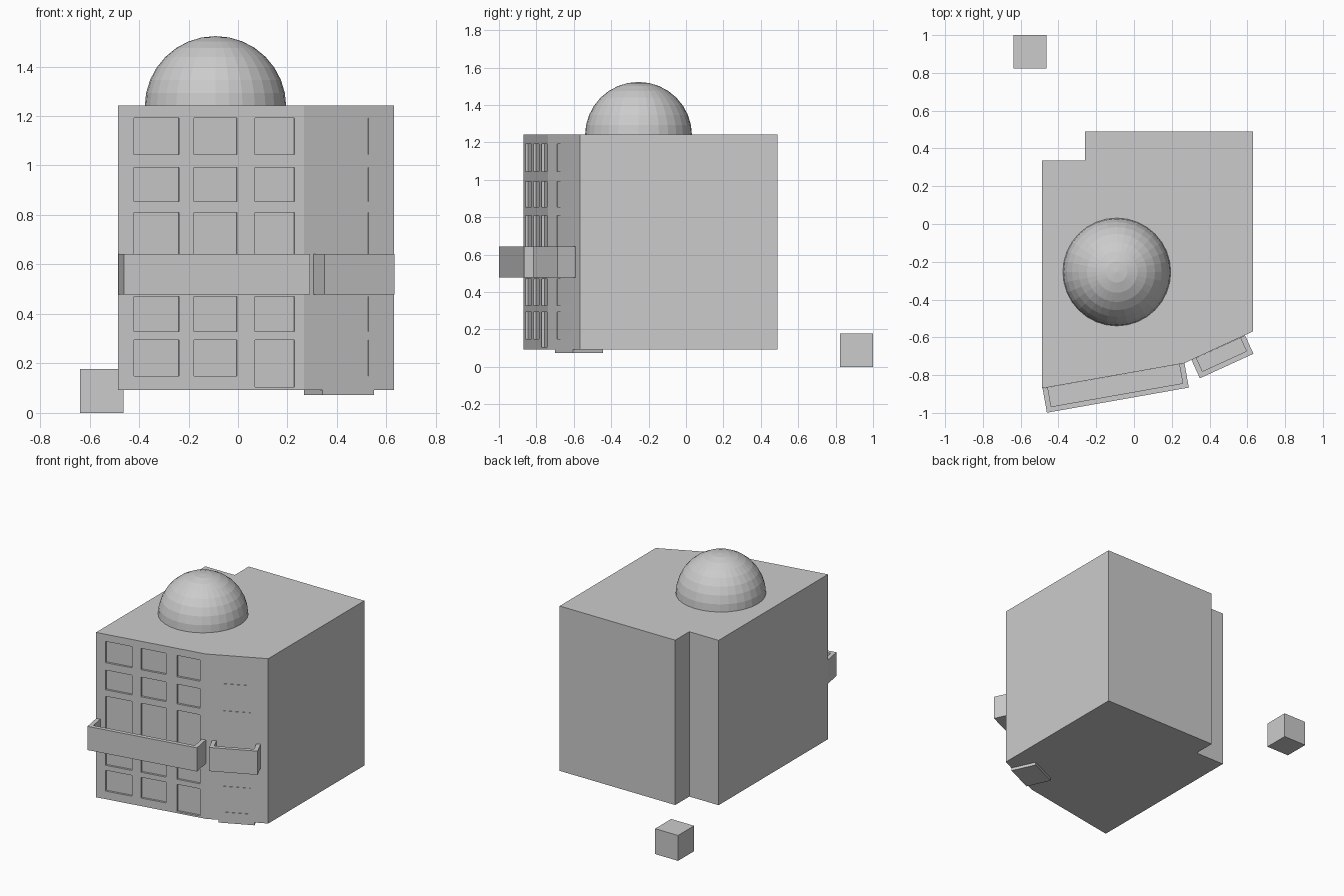
import bpy, bmesh
from math import radians, cos
from mathutils import Matrix, Vector

cube = bpy.data.objects.get("Cube")
if cube:
    bpy.data.objects.remove(cube, do_unlink=True)

grey = bpy.data.materials.new("plain_grey")
grey.use_nodes = True
grey.diffuse_color = (0.6, 0.6, 0.6, 1)
grey.node_tree.nodes["Principled BSDF"].inputs["Base Color"].default_value = (0.6, 0.6, 0.6, 1)


def finish(name, bm):
    bmesh.ops.recalc_face_normals(bm, faces=bm.faces)
    mesh = bpy.data.meshes.new(name)
    bm.to_mesh(mesh)
    bm.free()
    mesh.materials.append(grey)
    obj = bpy.data.objects.new(name, mesh)
    bpy.context.collection.objects.link(obj)
    return obj


def add_box(bm, low, high, frame=Matrix()):
    low, high = Vector(low), Vector(high)
    place = Matrix.Translation((low + high) / 2) @ Matrix.Diagonal((high - low).to_4d())
    bmesh.ops.create_cube(bm, size=1, matrix=frame @ place)


def wall_frame(x, y, degrees):
    # Local x runs along the wall, local -y points out of it
    return Matrix.Translation((x, y, 0)) @ Matrix.Rotation(radians(degrees), 4, "Z")


FRONT, SIDE = 10.05, 24.6
front_wall = wall_frame(-0.484, -0.87, FRONT)
side_wall = wall_frame(0.266, -0.737, SIDE)
BASE, ROOF = 0.093, 1.242

# Building block extruded from its floor plan
plan = [(-0.486, -0.87), (0.266, -0.737), (0.631, -0.568), (0.631, 0.49),
        (-0.26, 0.49), (-0.26, 0.335), (-0.486, 0.335)]
bm = bmesh.new()
floor = bm.faces.new([bm.verts.new((x, y, BASE)) for x, y in plan])
top = bmesh.ops.extrude_face_region(bm, geom=[floor])["geom"]
bmesh.ops.translate(bm, vec=(0, 0, ROOF - BASE),
                    verts=[v for v in top if isinstance(v, bmesh.types.BMVert)])
building = finish("building", bm)

# Shallow window recesses cut into both street walls
columns = [(-0.421, -0.238), (-0.177, -0.004), (0.069, 0.228)]
rows = [(1.044, 1.192), (0.855, 0.992), (0.51, 0.81), (0.329, 0.47), (0.149, 0.294)]
bm = bmesh.new()
for low, high in rows:
    for i, (left, right) in enumerate(columns):
        is_door = i == 2 and low == rows[-1][0]
        bottom = BASE + 0.012 if is_door else low
        a, b = [(x + 0.484) / cos(radians(FRONT)) for x in (left, right)]
        add_box(bm, (a, -0.05, bottom), (b, 0.015, high), front_wall)
    add_box(bm, (0.114, -0.05, low), (0.288, 0.004, high), side_wall)
cutter = finish("window_cutter", bm)
cutter.hide_render = True
cut = building.modifiers.new("windows", "BOOLEAN")
cut.operation, cut.solver, cut.object = "DIFFERENCE", "EXACT", cutter
bpy.context.view_layer.objects.active = building
bpy.ops.object.modifier_apply(modifier=cut.name)
bpy.data.objects.remove(cutter, do_unlink=True)


# Balconies: a floor slab with a parapet on three sides
def balcony(name, frame, left, right, depth, low=0.478, high=0.643, t=0.028):
    bm = bmesh.new()
    add_box(bm, (left, -depth, low), (right, 0, low + t), frame)
    add_box(bm, (left, -depth, low + t), (right, -depth + t, high), frame)
    for a in (left, right - t):
        add_box(bm, (a, -depth + t, low + t), (a + t, 0, high), frame)
    return finish(name, bm)


balcony("long_balcony", front_wall, 0, 0.763, 0.131)
balcony("short_balcony", side_wall, 0.042, 0.354, 0.107)

# Entrance slab under the angled wall
bm = bmesh.new()
add_box(bm, (0.083, 0.002, 0.073), (0.314, 0.179, 0.11), side_wall)
finish("entrance_slab", bm)

# Faceted roof dome
bm = bmesh.new()
bmesh.ops.create_uvsphere(bm, u_segments=32, v_segments=16, radius=0.286,
                          matrix=Matrix.Translation((-0.091, -0.254, 1.237)))
finish("roof_dome", bm)

# Loose block on the ground behind the building
bm = bmesh.new()
add_box(bm, (-0.639, 0.823, 0), (-0.462, 1.0, 0.177))
finish("ground_block", bm)
